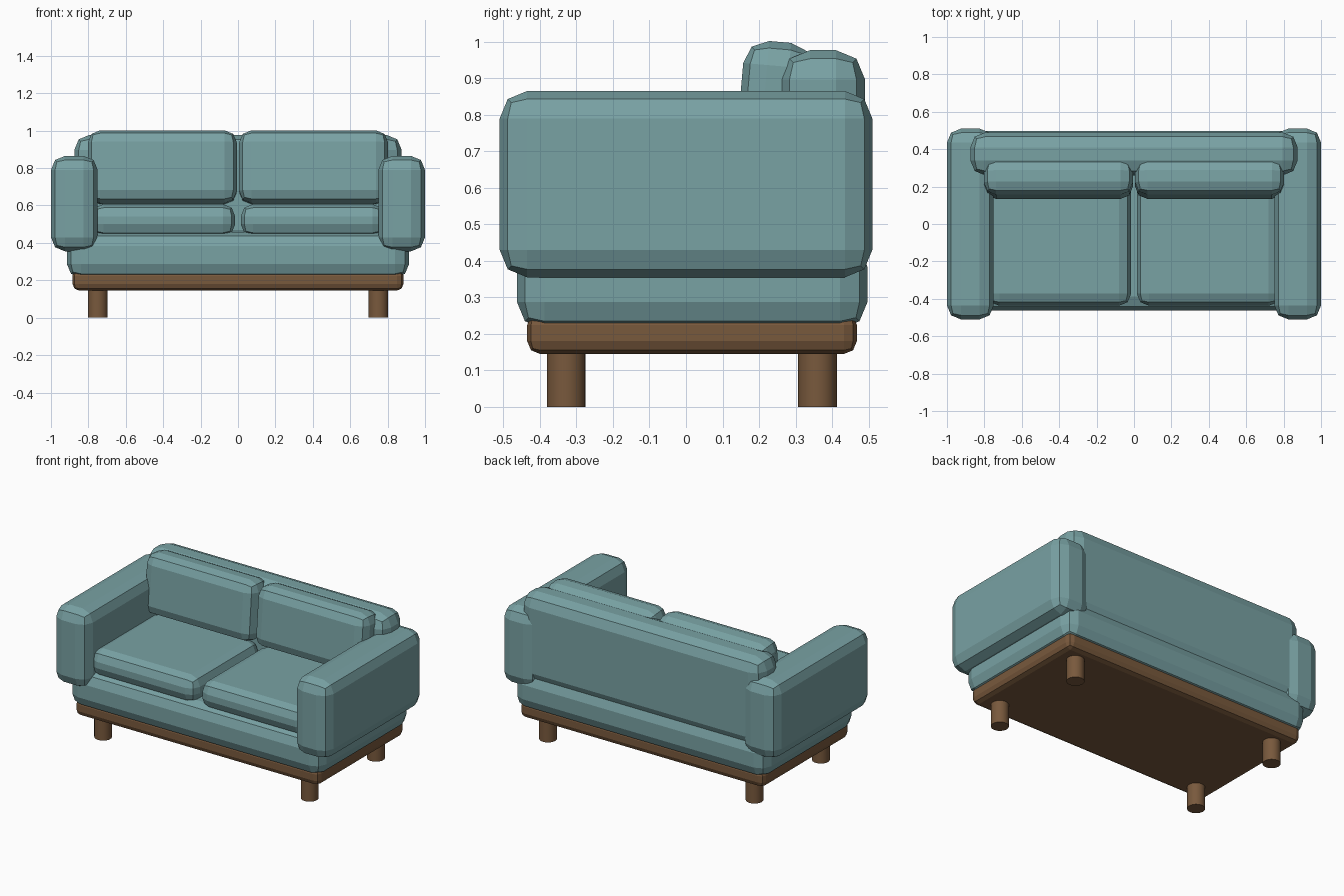
import bpy
from math import radians

cube = bpy.data.objects.get("Cube")
if cube:
    bpy.data.objects.remove(cube, do_unlink=True)


def make_material(name, color):
    mat = bpy.data.materials.new(name)
    mat.use_nodes = True
    mat.diffuse_color = (*color, 1)
    bsdf = next(n for n in mat.node_tree.nodes if n.type == 'BSDF_PRINCIPLED')
    bsdf.inputs["Base Color"].default_value = (*color, 1)
    return mat


fabric = make_material("teal fabric", (0.19, 0.36, 0.37))
wood = make_material("brown wood", (0.19, 0.10, 0.046))


def padded_box(name, x, y, z, bevel, mat, tilt=0):
    """Box between the (low, high) limits with two-step rounded edges."""
    limits = (x, y, z)
    bpy.ops.mesh.primitive_cube_add(size=1, location=[sum(p) / 2 for p in limits])
    obj = bpy.context.object
    obj.name = name
    obj.scale = [high - low for low, high in limits]
    bpy.ops.object.transform_apply(location=False, rotation=False, scale=True)
    obj.rotation_euler.x = radians(tilt)
    mod = obj.modifiers.new("soft edges", 'BEVEL')
    mod.width = bevel
    mod.segments = 2
    obj.data.materials.append(mat)
    return obj


# Wooden plinth and upholstered body
padded_box("wood_base", (-0.885, 0.885), (-0.435, 0.468), (0.145, 0.26), 0.036, wood)
padded_box("seat_base", (-0.915, 0.915), (-0.463, 0.497), (0.213, 0.458), 0.075, fabric)
padded_box("backrest", (-0.875, 0.875), (0.26, 0.49), (0.39, 0.977), 0.08, fabric)

# Arms, cushions and legs on both sides
for side, s in (("left", 1), ("right", -1)):
    def span(a, b):
        return sorted((s * a, s * b))

    padded_box(side + "_arm", span(0.75, 1.0), (-0.51, 0.51), (0.355, 0.865), 0.075, fabric)
    padded_box(side + "_seat_cushion", span(0.015, 0.785), (-0.437, 0.27),
               (0.435, 0.607), 0.065, fabric)
    padded_box(side + "_back_cushion", span(0.006, 0.803), (0.145, 0.337),
               (0.609, 1.0), 0.066, fabric, tilt=-5)
    for end, y in (("front", -0.328), ("back", 0.36)):
        bpy.ops.mesh.primitive_cylinder_add(vertices=24, radius=0.053, depth=0.17,
                                            location=(s * 0.75, y, 0.085))
        leg = bpy.context.object
        leg.name = f"{side}_{end}_leg"
        leg.data.materials.append(wood)
        bpy.ops.object.shade_smooth_by_angle(angle=radians(40))
